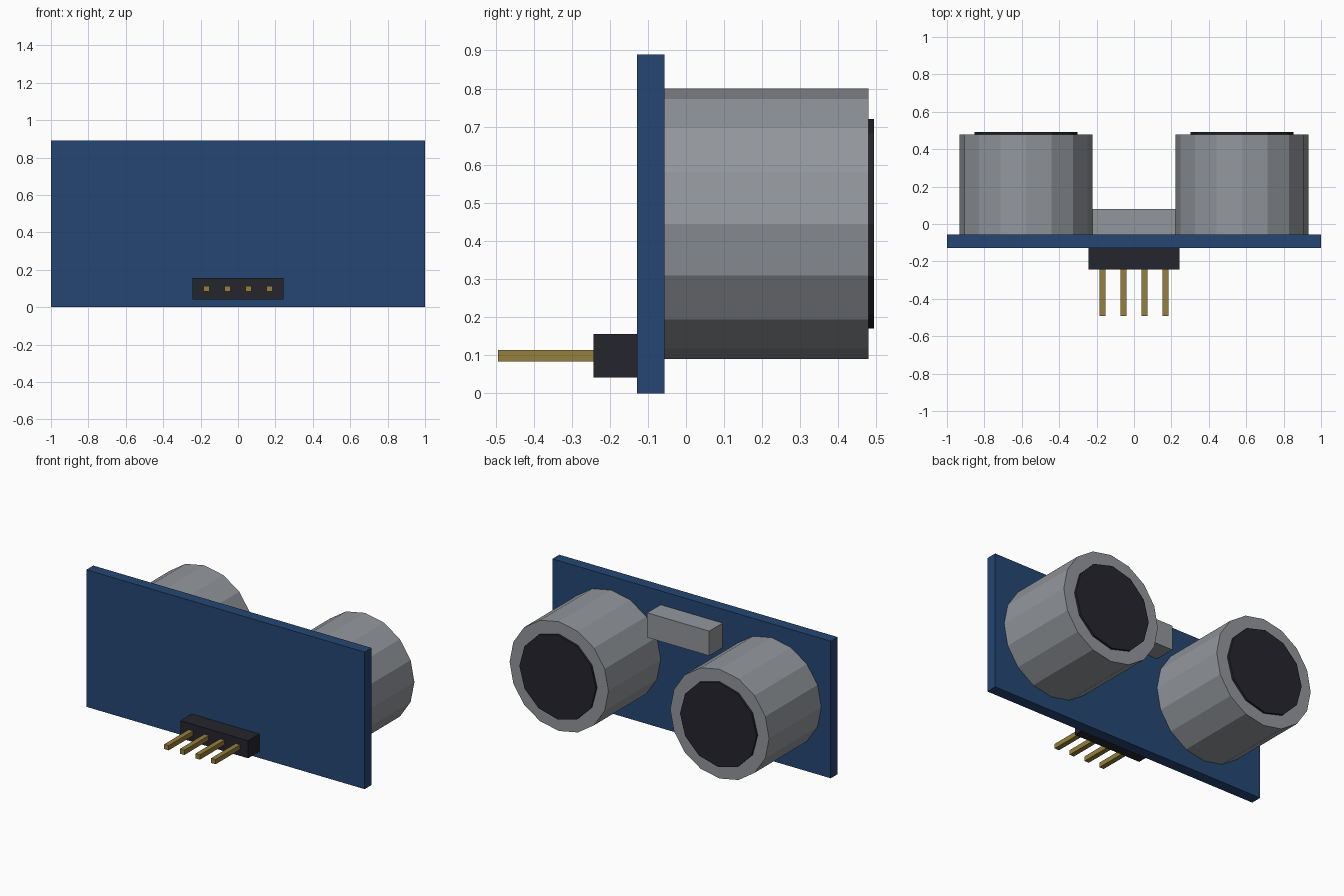
import bpy
import math

cube = bpy.data.objects.get("Cube")
if cube:
    bpy.data.objects.remove(cube, do_unlink=True)


def make_material(name, rgb):
    mat = bpy.data.materials.new(name)
    mat.use_nodes = True
    color = (*rgb, 1.0)
    mat.diffuse_color = color
    node = next(n for n in mat.node_tree.nodes if n.type == "BSDF_PRINCIPLED")
    node.inputs["Base Color"].default_value = color
    return mat


BLUE = make_material("board blue", (0.018, 0.061, 0.17))
GREY = make_material("metal grey", (0.29, 0.305, 0.33))
BLACK = make_material("plastic black", (0.018, 0.018, 0.027))
GOLD = make_material("pin gold", (0.30, 0.215, 0.045))


def finish(name, mat):
    obj = bpy.context.object
    obj.name = name
    bpy.ops.object.transform_apply(location=False, rotation=True, scale=True)
    obj.data.materials.append(mat)
    return obj


def box(name, mat, xs, ys, zs):
    """Box given by its (min, max) extent on each axis."""
    spans = (xs, ys, zs)
    centre = [(a + b) / 2 for a, b in spans]
    bpy.ops.mesh.primitive_cube_add(size=1, location=centre)
    bpy.context.object.scale = [b - a for a, b in spans]
    return finish(name, mat)


def barrel(name, mat, sides, radius, x, ys, z):
    """Flat-sided cylinder lying along y."""
    bpy.ops.mesh.primitive_cylinder_add(
        vertices=sides, radius=radius, depth=ys[1] - ys[0],
        location=(x, sum(ys) / 2, z), rotation=(math.pi / 2, 0, 0))
    return finish(name, mat)


BOARD_FRONT, BOARD_BACK = -0.128, -0.057
CAN_END, HALF_DEPTH = 0.479, 0.493

# Circuit board
box("circuit_board", BLUE, (-1, 1), (BOARD_FRONT, BOARD_BACK), (0, 0.89))

# Transducer cans with dark mesh discs
for side, sign in (("left", 1), ("right", -1)):
    x = sign * 0.577
    barrel(side + "_can", GREY, 16, 0.355, x, (BOARD_BACK, CAN_END), 0.445)
    barrel(side + "_disc", BLACK, 12, 0.275, x, (CAN_END - 0.01, HALF_DEPTH), 0.445)

# Crystal between the cans
box("crystal", GREY, (-0.223, 0.223), (BOARD_BACK, 0.08), (0.64, 0.8))

# Pin header and pins
HEADER_FRONT = -0.243
box("pin_header", BLACK, (-0.243, 0.243), (HEADER_FRONT, BOARD_FRONT), (0.042, 0.156))
for i in range(4):
    x = (i - 1.5) * 0.1125
    box(f"pin_{i + 1}", GOLD, (x - 0.016, x + 0.016),
        (-HALF_DEPTH, HEADER_FRONT), (0.083, 0.114))
